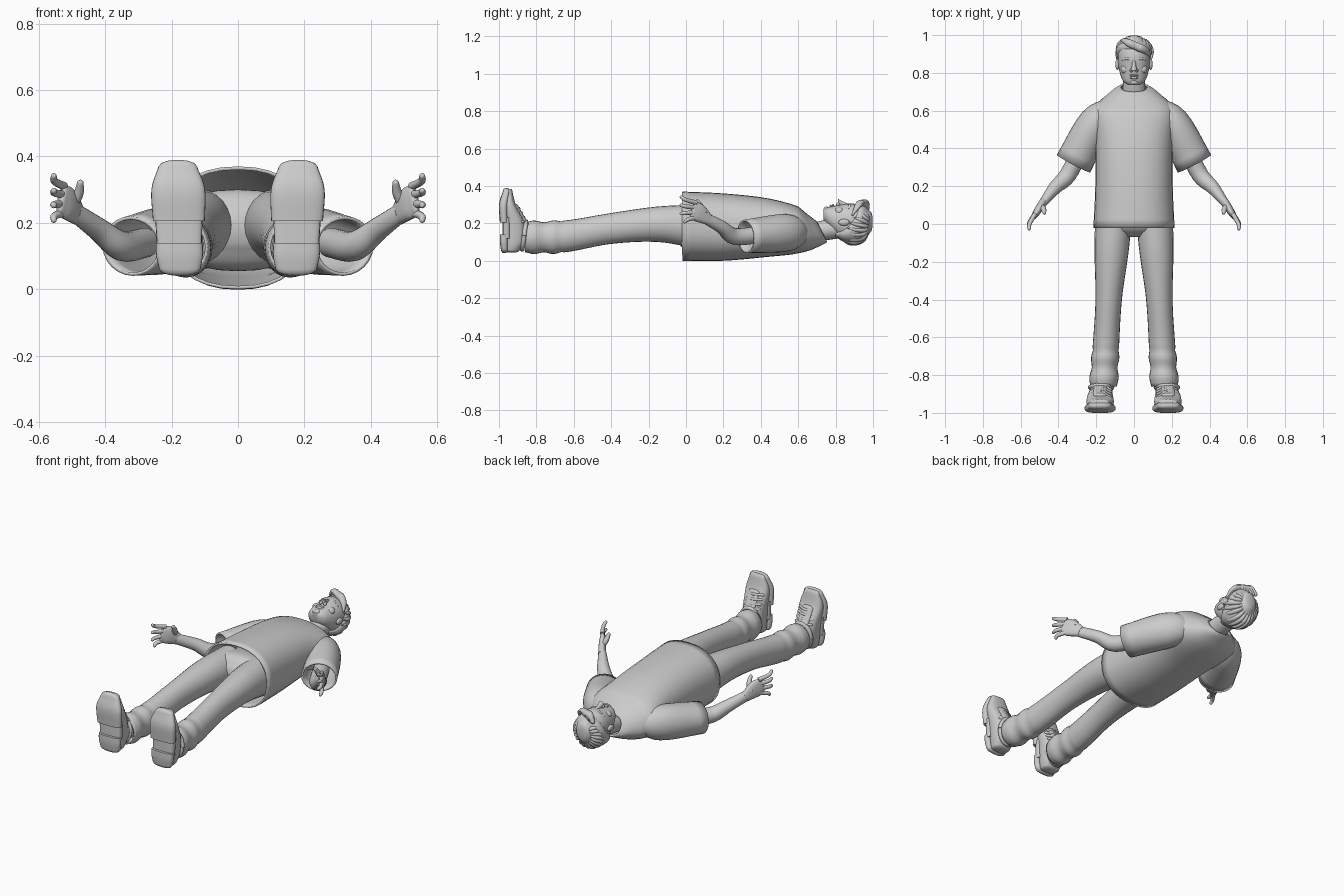
import bpy, bmesh, math, random
from mathutils import Vector

random.seed(4)
if "Cube" in bpy.data.objects:
    bpy.data.objects.remove(bpy.data.objects["Cube"])

GREY = (.6, .6, .6, 1)
grey = bpy.data.materials.new("plain grey")
grey.use_nodes = True
grey.diffuse_color = GREY
grey.node_tree.nodes["Principled BSDF"].inputs["Base Color"].default_value = GREY

X, Y, Z = Vector((1, 0, 0)), Vector((0, 1, 0)), Vector((0, 0, 1))


def finish(name, bm, mirror=False, cloth=0):
    """Turn a bmesh into a smooth object, optionally mirrored and given cloth thickness."""
    bmesh.ops.recalc_face_normals(bm, faces=bm.faces)
    mesh = bpy.data.meshes.new(name)
    bm.to_mesh(mesh)
    bm.free()
    mesh.materials.append(grey)
    for polygon in mesh.polygons:
        polygon.use_smooth = True
    mesh.set_sharp_from_angle(angle=math.radians(50))
    part = bpy.data.objects.new(name, mesh)
    bpy.context.collection.objects.link(part)
    if mirror:
        part.modifiers.new("mirror", "MIRROR").use_mirror_merge = False
    if cloth:
        solid = part.modifiers.new("cloth", "SOLIDIFY")
        solid.thickness, solid.offset = cloth, -1


def spline(keys, steps):
    """Smooth curve through all key rings, every component at once."""
    first = [2 * a - b for a, b in zip(keys[0], keys[1])]
    last = [2 * a - b for a, b in zip(keys[-1], keys[-2])]
    keys = [first, *keys, last]

    def blend(a, b, c, d, t):
        return b + t * ((c - a) + t * ((2*a - 5*b + 4*c - d) + t * (3*b - a - 3*c + d))) / 2

    rings = []
    for group in zip(keys, keys[1:], keys[2:], keys[3:]):
        for i in range(steps):
            rings.append([blend(*values, i / steps) for values in zip(*group)])
    return rings + [keys[-2]]


def loft(name, keys, axis=None, up=Z, sides=20, power=2, steps=5, dome=(0, 0), warp=None, mirror=False, cloth=0):
    """Skin rings of (x, y, z, half width, half height); without an axis they follow the path."""
    rings = spline(keys, steps)
    points = [Vector(ring[:3]) for ring in rings]
    frames = []
    for i, ring in enumerate(rings):
        ahead, behind = points[min(i + 1, len(points) - 1)], points[max(i - 1, 0)]
        frames.append((points[i], axis or (ahead - behind).normalized(), ring[3], ring[4]))

    # Rounded ends
    def rounded(frame, depth):
        centre, along, wide, high = frame
        reach = depth * min(wide, high)
        return [(centre + along * reach * math.sin(a), along, wide * math.cos(a), high * math.cos(a))
                for a in (.5, 1, 1.4)]

    start = rounded(frames[0], -dome[0])[::-1] if dome[0] else []
    end = rounded(frames[-1], dome[1]) if dome[1] else []

    bm = bmesh.new()
    loops = []
    for centre, along, wide, high in start + frames + end:
        side = along.cross(up).normalized()
        top = side.cross(along)
        loop = []
        for k in range(sides):
            c, s = math.cos(math.tau * k / sides), math.sin(math.tau * k / sides)
            u = math.copysign(abs(c) ** (2 / power), c)
            v = math.copysign(abs(s) ** (2 / power), s)
            p = centre + side * u * wide + top * v * high
            loop.append(bm.verts.new(warp(p) if warp else p))
        loops.append(loop)
    for a, b in zip(loops, loops[1:]):
        for k in range(sides):
            bm.faces.new((a[k - 1], a[k], b[k], b[k - 1]))
    if not cloth:
        bm.faces.new(loops[0])
        bm.faces.new(loops[-1])
    finish(name, bm, mirror, cloth)


def along_body(name, rows, centre=lambda y: 0, **options):
    """Loft along y from rows of (y, half width, low z, high z)."""
    keys = [(centre(y), y, (low + high) / 2, wide, (high - low) / 2) for y, wide, low, high in rows]
    loft(name, keys, axis=Y, **options)


def along_foot(name, rows, **options):
    """Loft up the foot from rows of (z, half width, sole y, upper y)."""
    keys = [(FOOT_X + .02 * z, (low + high) / 2, z, wide, (high - low) / 2) for z, wide, low, high in rows]
    loft(name, keys, axis=Z, up=Y, mirror=True, **options)


def ball(name, centre, size, mirror=False):
    bm = bmesh.new()
    bmesh.ops.create_uvsphere(bm, u_segments=16, v_segments=10, radius=1)
    bmesh.ops.scale(bm, vec=size, verts=bm.verts)
    bmesh.ops.translate(bm, vec=centre, verts=bm.verts)
    finish(name, bm, mirror)


# Shirt, with the neckline dipping at the front
def neckline(p):
    fade = min(1, max(0, (p.y - .6) * 8))
    return p - Y * (p.z - .16) * fade / 2


along_body("shirt_body", [
    (-.02, .215, 0, .37), (.2, .205, 0, .36), (.43, .205, .02, .335),
    (.6, .215, .04, .29), (.69, .13, .08, .24), (.725, .07, .1, .21),
], sides=32, power=2.3, warp=neckline, cloth=.01)
loft("sleeve", [(.1, .62, .15, .05, .05), (.2, .54, .15, .09, .1), (.32, .32, .13, .1, .09)],
     sides=24, mirror=True, cloth=.01)

# Arms and hands
loft("forearm", [
    (.28, .4, .14, .045, .045), (.35, .26, .13, .045, .045),
    (.42, .19, .18, .035, .035), (.49, .1, .23, .02, .03),
], mirror=True)
loft("palm", [(.48, .12, .22, .02, .03), (.51, .07, .255, .02, .05), (.53, .04, .27, .014, .047)],
     power=2.4, dome=(0, 1), mirror=True)
for i, finger in enumerate(("little", "ring", "middle", "index")):
    z, spread = .232 + .026 * i, .009 * (i - 1.3)
    reach = .07 if i else .05
    loft(finger + "_finger", [
        (.523, .055, z, .012, .013),
        (.553, .035 - reach / 2, z + spread, .011, .011),
        (.555, .045 - reach, z + 2 * spread, .009, .009),
    ], sides=12, dome=(0, 1), mirror=True)
loft("thumb", [(.5, .1, .25, .016, .018), (.48, .08, .29, .015, .015), (.475, .06, .32, .01, .01)],
     up=X, sides=12, dome=(0, 1), mirror=True)


# Trousers, with folds gathered above the hem
def leg_centre(y):
    return .11 - .06 * y


def folds(p):
    outward = p - Vector((leg_centre(p.y), p.y, .13))
    return p + outward * .06 * math.sin(60 * p.y) if p.y < -.65 else p


along_body("trouser_seat", [(.16, .16, .06, .28), (0, .195, .06, .3), (-.07, .09, .14, .24)],
           sides=24, power=2.4)
along_body("trouser_leg", [
    (.08, .1, .06, .3), (-.15, .09, .1, .29), (-.4, .07, .09, .255), (-.65, .07, .045, .215), (-.86, .075, .04, .21),
], leg_centre, sides=24, steps=12, warp=folds, mirror=True, cloth=.008)
along_body("sock", [(-.78, .05, .07, .185), (-.92, .05, .07, .2)], leg_centre, mirror=True)

# Shoes
FOOT_X = .174
along_foot("shoe_upper", [
    (.055, .052, -.97, -.89), (.1, .061, -.975, -.86), (.2, .067, -.98, -.86), (.3, .072, -.98, -.91), (.38, .045, -.96, -.93),
], power=2.5, dome=(.3, .3))
along_foot("heel_sole", [(.06, .062, -.99, -.95), (.1, .07, -.995, -.95), (.14, .07, -.995, -.95)],
           power=3, sides=28, dome=(1, 0))
along_foot("arch_sole", [(.12, .067, -.98, -.94), (.23, .072, -.98, -.94)], power=4)
along_foot("front_sole", [(.205, .078, -.995, -.95), (.3, .081, -1, -.95), (.37, .058, -.98, -.94)],
           power=3, sides=28, dome=(0, 1))
along_foot("shoe_tongue", [(.19, .03, -.86, -.835), (.23, .035, -.89, -.86), (.29, .035, -.92, -.895)], dome=(1, 1))
collar = []
for k in range(25):
    c, s = math.cos(math.tau * k / 24), math.sin(math.tau * k / 24)
    collar.append((FOOT_X + .058 * c, -.865 + .01 * s, .135 + .075 * s, .012, .012))
loft("shoe_collar", collar, up=Y, sides=10, steps=1, mirror=True)
for i in range(4):
    lace = [(FOOT_X + .05 * s, -.854 - .013 * i - .022 * s * s, .208 + .024 * i, .008, .008) for s in (-1, 0, 1)]
    loft("lace", lace, sides=8, dome=(1, 1), mirror=True)

# Neck and head
along_body("neck", [(.67, .064, .1, .2), (.75, .058, .11, .22), (.82, .056, .12, .23)])
along_body("head", [
    (.735, .03, .22, .275), (.76, .06, .185, .287), (.82, .08, .125, .298),
    (.89, .086, .105, .306), (.95, .074, .13, .285), (.98, .045, .165, .245),
], sides=28, power=2.2)

# Face
along_body("nose", [(.87, .01, .28, .304), (.84, .011, .285, .317), (.812, .017, .29, .332)], sides=14, dome=(1, .5))
ball("nostril_wing", (.014, .813, .302), (.009, .01, .01), True)
ball("upper_lip", (0, .786, .293), (.026, .006, .01))
ball("lower_lip", (0, .774, .29), (.022, .007, .01))
ball("chin", (0, .75, .273), (.024, .015, .017))
ball("eye", (.034, .853, .28), (.016, .009, .012), True)
ball("cheek", (.045, .82, .265), (.026, .026, .022), True)
ball("ear", (.088, .845, .205), (.011, .03, .018), True)
loft("eyebrow", [(.014, .87, .298, .005, .005), (.036, .876, .294, .008, .008), (.06, .87, .277, .005, .005)],
     sides=8, dome=(1, 1), mirror=True)

# Hair: a cap, locks fanning out from the crown and a swept fringe
along_body("hair_cap", [(.8, .05, .125, .16), (.86, .09, .095, .21), (.93, .094, .095, .3), (.985, .045, .15, .265)],
           sides=24, dome=(0, .3))
LOCKS = 22
for i in range(LOCKS):
    angle = math.tau * i / LOCKS
    low = 1.5 - .65 * math.sin(angle) + random.uniform(-.1, .1)
    lock = []
    for s in (0, .35, .7, 1):
        tilt, turn = .35 + (low - .35) * s, angle + .35 * s
        width = .005 + .014 * math.sin(math.pi * s)
        lock.append((.092 * math.sin(tilt) * math.cos(turn), .888 + .098 * math.cos(tilt),
                     .197 + .1 * math.sin(tilt) * math.sin(turn), width, .7 * width))
    loft("hair_lock", lock, up=X if abs(math.cos(angle)) < .5 else Z, sides=10, dome=(1, 1))
for i in range(6):
    x, y, drop = .012 * i - .055, .97 - .005 * i, .005 * i
    loft("fringe_lock", [
        (x, y, .28, .012, .012), (x + .025, y - .01, .312, .02, .014),
        (x + .06, y - .03, .312 - drop, .018, .013), (x + .08, y - .055, .295 - 2 * drop, .005, .005),
    ], sides=10, dome=(1, 1))
